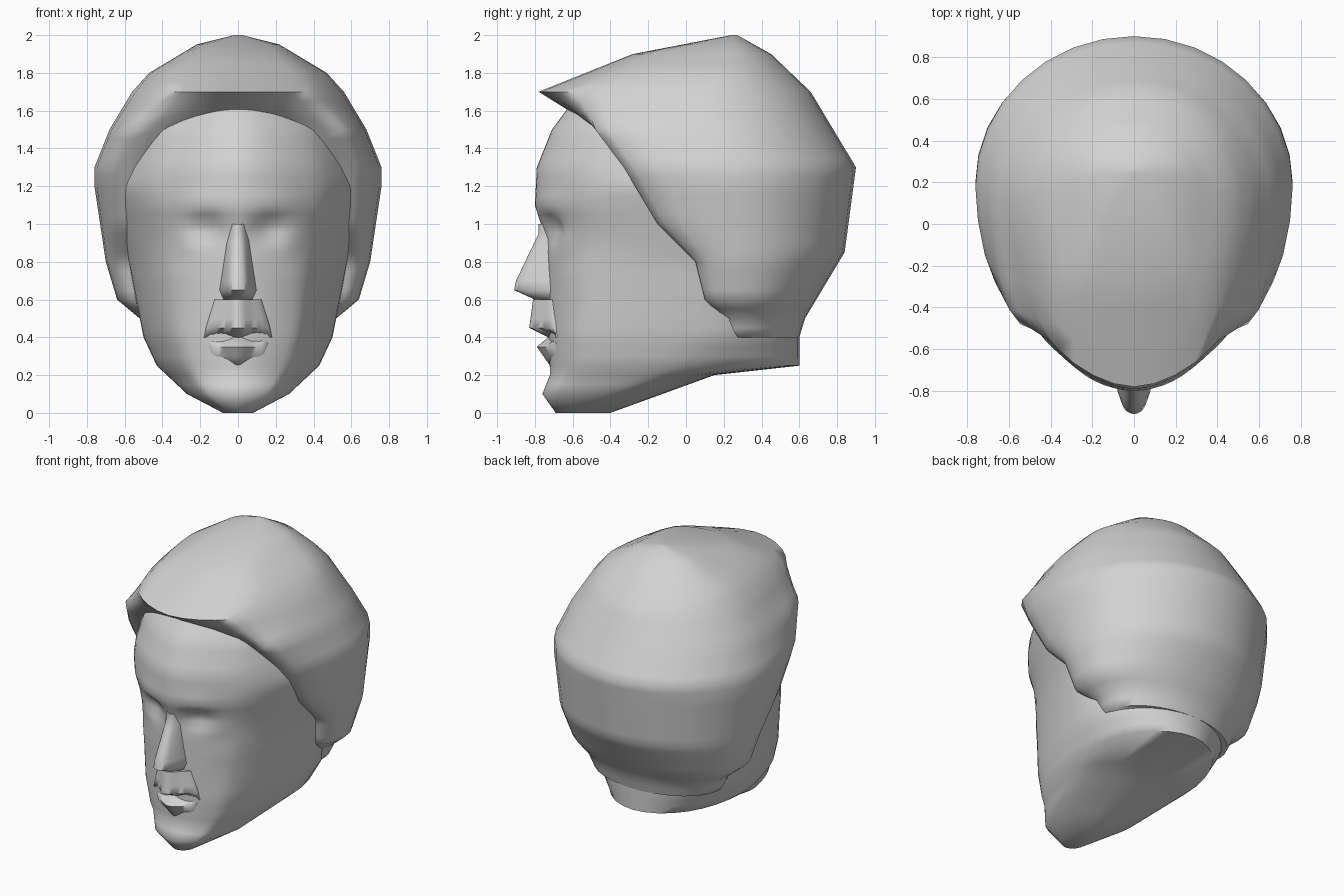
import bpy, bmesh, math

cube = bpy.data.objects.get("Cube")
if cube:
    bpy.data.objects.remove(cube, do_unlink=True)

# One plain clay colour for everything
clay = bpy.data.materials.new("clay_grey")
clay.use_nodes = True
grey = 0.65
clay.diffuse_color = (grey, grey, grey, 1)
shader = next(n for n in clay.node_tree.nodes if n.type == "BSDF_PRINCIPLED")
shader.inputs["Base Color"].default_value = clay.diffuse_color

ROW_HEIGHT = 0.05
BACK_STEPS = 8


def level(track, z):
    """Value of a track at a height: a constant, or (height, value) points."""
    if not isinstance(track, list):
        return track
    for (low, a), (high, b) in zip(track, track[1:]):
        if z <= high:
            t = max(0, (z - low) / (high - low))
            return a + (b - a) * t
    return track[-1][1]


def smooth(values, steps):
    """Run a curve through the values without overshooting any of them."""
    rises = [b - a for a, b in zip(values, values[1:])]
    slopes = [rises[0]]
    for a, b in zip(rises, rises[1:]):
        slopes.append(2 * a * b / (a + b) if a * b > 0 else 0)
    slopes.append(rises[-1])
    out = []
    for i, rise in enumerate(rises):
        for k in range(steps):
            t = k / steps
            ease = t * t * (3 - 2 * t)
            out.append(values[i] + rise * ease
                       + slopes[i] * t * (1 - t) ** 2
                       - slopes[i + 1] * t * t * (1 - t))
    return out + [values[-1]]


def section(width, front, back, widest, corner, slope, columns):
    """Horizontal outline: curved front through a corner, elliptical back."""
    corner_x = width * corner
    corner_y = front + corner_x * slope
    xs = smooth([-corner_x, 0, corner_x, width, corner_x], columns)
    ys = smooth([corner_y, front, corner_y, widest, back], columns)
    half = list(zip(xs, ys))[columns:3 * columns + 1]
    for k in range(1, BACK_STEPS):
        angle = math.pi / 2 * k / BACK_STEPS
        half.append((width * math.cos(angle),
                     widest + (back - widest) * math.sin(angle)))
    half.append((0, back))
    return half + [(-x, y) for x, y in reversed(half[1:-1])]


def relief(x, y, z, bumps):
    """Push the front surface forward (+) or back (-) with soft bumps."""
    if y < -0.3:
        for bump_x, bump_z, wide, tall, amount in bumps:
            across = (abs(x) - bump_x) / wide
            along = (z - bump_z) / tall
            y -= amount * math.exp(-across ** 2 - along ** 2)
    return y


def loft(name, bottom, top, width, front, back, widest, corner, slope,
         columns=4, bumps=()):
    """Skin evenly spaced horizontal sections between two heights."""
    tracks = (width, front, back, widest, corner, slope)
    bm = bmesh.new()
    loops = []
    for row in range(round((top - bottom) / ROW_HEIGHT) + 1):
        z = bottom + row * ROW_HEIGHT
        outline = section(*(level(t, z) for t in tracks), columns)
        loops.append([bm.verts.new((x, relief(x, y, z, bumps), z))
                      for x, y in outline])
    for low, high in zip(loops, loops[1:]):
        for i in range(len(low)):
            bm.faces.new((low[i - 1], low[i], high[i], high[i - 1]))
    bm.faces.new(list(reversed(loops[0])))
    bm.faces.new(loops[-1])
    bmesh.ops.recalc_face_normals(bm, faces=bm.faces[:])
    mesh = bpy.data.meshes.new(name)
    bm.to_mesh(mesh)
    bm.free()
    mesh.materials.append(clay)
    obj = bpy.data.objects.new(name, mesh)
    bpy.context.collection.objects.link(obj)
    bpy.ops.object.select_all(action="DESELECT")
    obj.select_set(True)
    bpy.context.view_layer.objects.active = obj
    bpy.ops.object.shade_smooth_by_angle(angle=math.radians(65))


# Face, jaw and neck, with eye socket, eyelid, brow and cheek relief
loft("face_and_neck", bottom=0, top=1.7,
     width=[(0, .08), (.1, .27), (.25, .43), (.4, .5),
            (.8, .58), (1.2, .7), (1.5, .62), (1.7, .4)],
     front=[(0, -.69), (.1, -.76), (.2, -.72), (.9, -.74),
            (1.1, -.8), (1.3, -.79), (1.5, -.71), (1.7, -.56)],
     back=[(0, -.4), (.2, .15), (.25, .6), (.5, .6), (.6, .5)],
     widest=[(0, -.6), (.25, 0), (.4, .1)],
     corner=.6, slope=[(.4, .4), (1, .55)], columns=9,
     bumps=[(.16, .98, .09, .06, -.06),
            (.28, .9, .08, .05, .02),
            (.2, 1.1, .1, .05, .01),
            (.3, .75, .1, .1, .01)])

# Hair cap: overhanging brim in front, easing into the temples, flared hem
loft("hair_cap", bottom=.4, top=2,
     width=[(.4, .47), (.5, .52), (.6, .64), (.8, .7), (1.2, .76), (1.3, .76),
            (1.5, .68), (1.7, .56), (1.8, .47), (1.95, .22), (2, .02)],
     front=[(.5, .2), (.6, .1), (.8, .05), (1, -.15), (1.3, -.33),
            (1.5, -.48), (1.6, -.62), (1.7, -.78), (1.9, -.28), (2, .24)],
     back=[(.4, .6), (.5, .63), (.85, .84), (1.3, .9), (1.5, .78),
           (1.7, .66), (1.9, .45), (2, .27)],
     widest=[(.5, .3), (1.2, .2), (1.7, .1), (2, .25)],
     corner=[(.6, .88), (1.2, .8), (1.5, .8), (1.7, .65), (1.8, .75)],
     slope=[(1.5, 0), (1.6, .2), (1.7, .5), (2, .3)])

# Nose: narrow bridge widening to a blunt tip
loft("nose", bottom=.6, top=1,
     width=[(.6, .08), (.65, .1), (1, .05)],
     front=[(.6, -.8), (.65, -.91), (.7, -.9), (.95, -.78)],
     back=-.6, widest=-.7, corner=.4, slope=.4)

# Lips, with the upper one rising to the nose
loft("upper_lip", bottom=.4, top=.6,
     width=[(.4, .18), (.45, .17), (.6, .13)],
     front=[(.4, -.73), (.45, -.83), (.6, -.81)],
     back=-.6, widest=-.69, corner=.5, slope=.7)
loft("lower_lip", bottom=.25, top=.4,
     width=[(.25, .13), (.4, .17)],
     front=[(.25, -.72), (.35, -.79), (.4, -.73)],
     back=-.6, widest=-.68, corner=.5, slope=.5)
